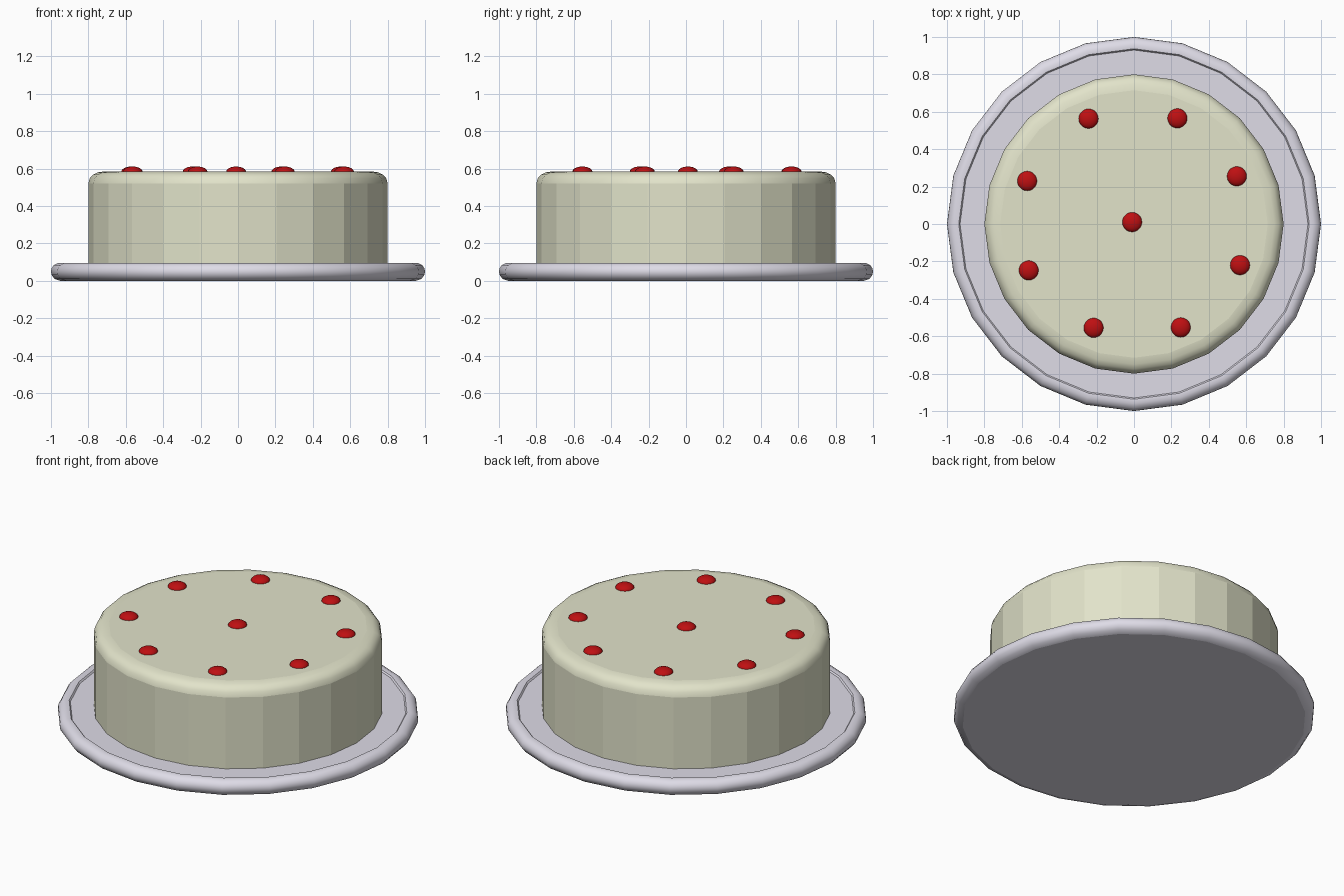
import bpy, bmesh, math

if "Cube" in bpy.data.objects:
    bpy.data.objects.remove(bpy.data.objects["Cube"])

SIDES = 24


def material(name, rgb):
    m = bpy.data.materials.new(name)
    m.diffuse_color = (*rgb, 1)
    m.use_nodes = True
    m.node_tree.nodes["Principled BSDF"].inputs["Base Color"].default_value = m.diffuse_color
    return m


cream = material("cream icing", (0.76, 0.77, 0.59))
china = material("pale lilac china", (0.77, 0.75, 0.84))
red = material("cherry red", (0.52, 0.005, 0.006))


def add_object(name, bm, mat):
    bmesh.ops.recalc_face_normals(bm, faces=bm.faces)
    me = bpy.data.meshes.new(name)
    bm.to_mesh(me)
    bm.free()
    me.materials.append(mat)
    ob = bpy.data.objects.new(name, me)
    bpy.context.collection.objects.link(ob)
    return ob


def lathe(name, profile, mat, smooth):
    """Turn (radius, z) points about z, with flat caps at both ends.
    smooth lists the profile bands that are shaded smooth."""
    bm = bmesh.new()
    rings = []
    for r, z in profile:
        rings.append([bm.verts.new((r * math.cos(a), r * math.sin(a), z))
                      for a in (2 * math.pi * i / SIDES for i in range(SIDES))])
    for k in range(len(rings) - 1):
        for i in range(SIDES):
            j = (i + 1) % SIDES
            f = bm.faces.new((rings[k][i], rings[k][j], rings[k + 1][j], rings[k + 1][i]))
            f.smooth = k in smooth
    bm.faces.new(rings[0])
    bm.faces.new(rings[-1])
    return add_object(name, bm, mat)


# plate with a rounded rim and a slightly sunken middle
lathe("plate", [(0.95, 0), (0.98, 0.01), (0.997, 0.032), (1, 0.05), (0.997, 0.066),
                (0.985, 0.084), (0.96, 0.096), (0.937, 0.094), (0.93, 0.085)],
      china, range(0, 7))

# cake: faceted wall, softly rounded top edge
lathe("cake", [(0.8, 0.08), (0.8, 0.52), (0.793, 0.548), (0.775, 0.568),
               (0.75, 0.58), (0.715, 0.585)],
      cream, range(1, 5))

# cherries: one in the middle, eight in a slightly uneven ring
spots = [(-0.01, 0.01), (0.55, 0.255), (0.232, 0.565), (-0.243, 0.563), (-0.571, 0.23),
         (-0.563, -0.248), (-0.216, -0.555), (0.25, -0.553), (0.567, -0.22)]
for n, (x, y) in enumerate(spots):
    bm = bmesh.new()
    bmesh.ops.create_uvsphere(bm, u_segments=20, v_segments=12, radius=0.053)
    bmesh.ops.scale(bm, vec=(1, 1, 0.53), verts=bm.verts)
    for f in bm.faces:
        f.smooth = True
    cherry = add_object(f"cherry_{n + 1}", bm, red)
    cherry.location = (x, y, 0.583)
